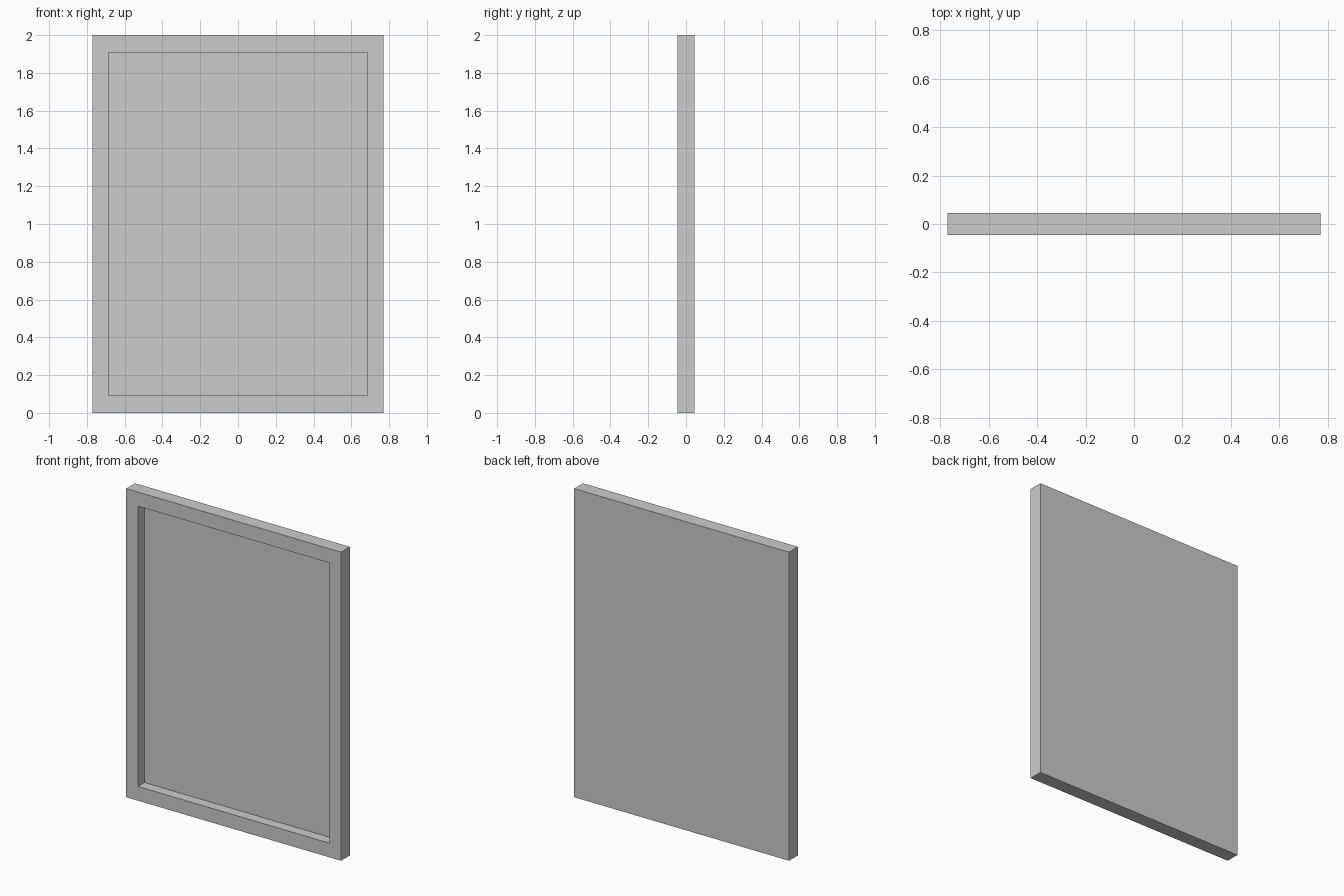
import bpy, bmesh
from mathutils import Vector

if "Cube" in bpy.data.objects:
    bpy.data.objects.remove(bpy.data.objects["Cube"])

WIDTH, DEPTH, HEIGHT = 1.54, 0.09, 2.0
OPEN_W, OPEN_H = 1.372, 1.816   # recessed opening
RECESS = 0.067                  # depth of the recess

# Solid slab standing on z = 0
bm = bmesh.new()
bmesh.ops.create_cube(bm, size=1)
bmesh.ops.scale(bm, vec=(WIDTH, DEPTH, HEIGHT), verts=bm.verts)
bm.normal_update()

# Inset the front face to form the border
front = min(bm.faces, key=lambda f: f.calc_center_median().y)
bmesh.ops.inset_region(bm, faces=[front], thickness=0.05)
for v in front.verts:
    v.co.x = OPEN_W / 2 * (1 if v.co.x > 0 else -1)
    v.co.z = OPEN_H / 2 * (1 if v.co.z > 0 else -1)

# Push the centre back to form the panel, with side walls
panel = bmesh.ops.extrude_discrete_faces(bm, faces=[front])["faces"][0]
bmesh.ops.translate(bm, vec=Vector((0, RECESS, 0)), verts=panel.verts)
bmesh.ops.translate(bm, vec=Vector((0, 0, HEIGHT / 2)), verts=bm.verts)
bmesh.ops.recalc_face_normals(bm, faces=bm.faces)

mesh = bpy.data.meshes.new("framed_panel")
bm.to_mesh(mesh)
bm.free()
bpy.context.collection.objects.link(bpy.data.objects.new("framed_panel", mesh))
